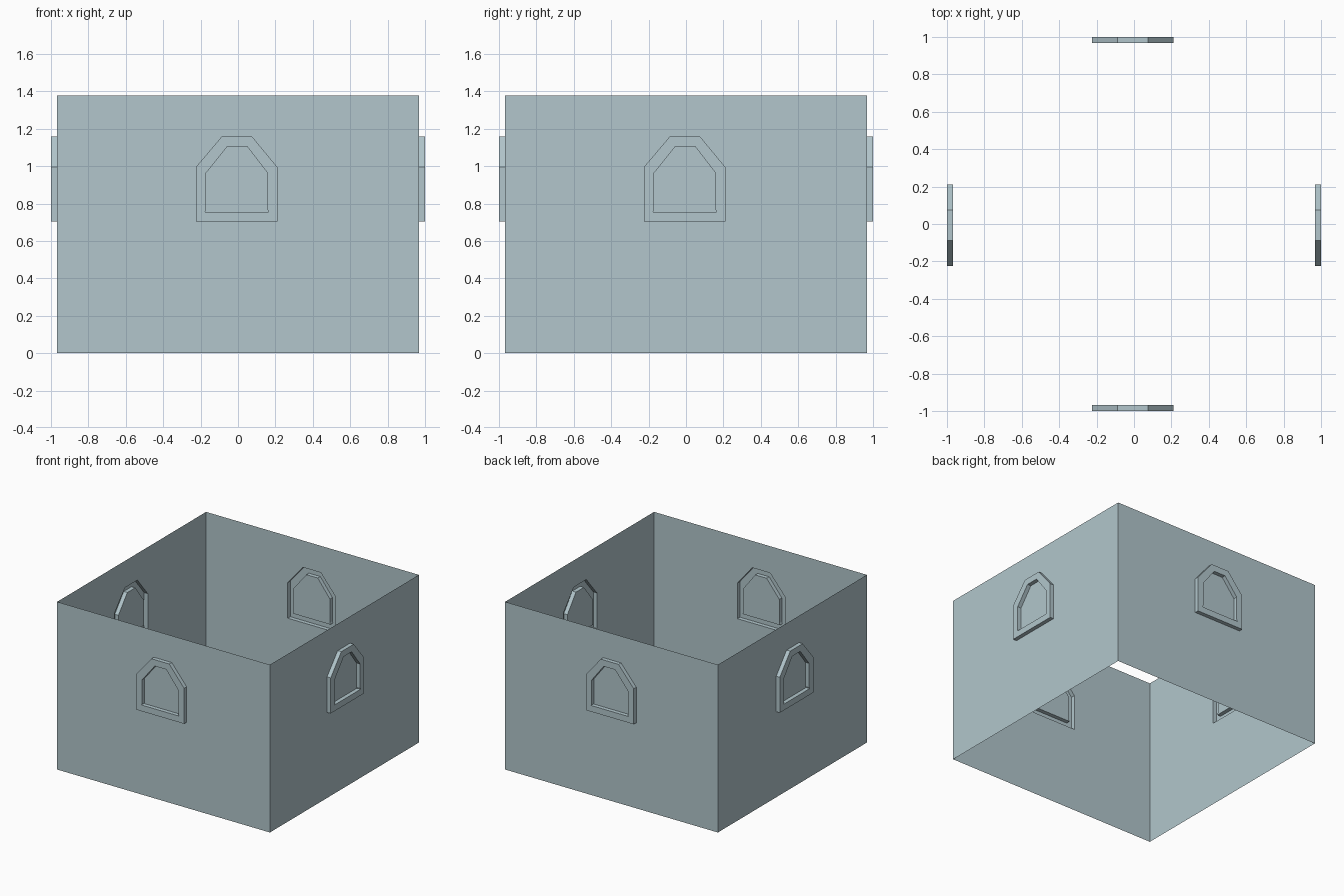
import bpy, bmesh
from mathutils import Vector

if "Cube" in bpy.data.objects:
    bpy.data.objects.remove(bpy.data.objects["Cube"])

WALL, OUT, HEIGHT = 0.967, 1.0, 1.378   # wall plane, frame front, wall height

mat = bpy.data.materials.new("pale_blue_grey")
mat.diffuse_color = (0.445, 0.565, 0.604, 1)
mat.use_nodes = True
mat.node_tree.nodes["Principled BSDF"].inputs["Base Color"].default_value = mat.diffuse_color

# profiles (u, z) on a wall
RECT = [(-WALL, 0), (WALL, 0), (WALL, HEIGHT), (-WALL, HEIGHT)]
OUTER = [(-0.225, 0.703), (0.21, 0.703), (0.21, 0.995),
         (0.075, 1.158), (-0.087, 1.158), (-0.225, 0.995)]
INNER = [(-0.177, 0.754), (0.163, 0.754), (0.158, 0.768), (0.158, 0.963),
         (0.048, 1.106), (-0.056, 1.106), (-0.171, 0.963), (-0.171, 0.768)]

# side name -> placing function for (u, z, distance) and outward direction
SIDES = {
    "front": (lambda u, z, d: (u, -d, z), Vector((0, -1, 0))),
    "back": (lambda u, z, d: (u, d, z), Vector((0, 1, 0))),
    "right": (lambda u, z, d: (d, u, z), Vector((1, 0, 0))),
    "left": (lambda u, z, d: (-d, u, z), Vector((-1, 0, 0))),
}


def loop(bm, pts, d, place):
    vs = [bm.verts.new(place(u, z, d)) for u, z in pts]
    es = [bm.edges.new((vs[i], vs[(i + 1) % len(vs)])) for i in range(len(vs))]
    return vs, es


def skirt(bm, a, b):
    n = len(a)
    for i in range(n):
        j = (i + 1) % n
        bm.faces.new((a[i], a[j], b[j], b[i]))


def finish(bm, name, out):
    # make the surface face outward
    bmesh.ops.recalc_face_normals(bm, faces=bm.faces[:])
    bm.normal_update()
    if sum(f.normal.dot(out) * f.calc_area() for f in bm.faces) < 0:
        bmesh.ops.reverse_faces(bm, faces=bm.faces[:])
    me = bpy.data.meshes.new(name)
    bm.to_mesh(me)
    bm.free()
    me.materials.append(mat)
    bpy.context.collection.objects.link(bpy.data.objects.new(name, me))


for side, (place, out) in SIDES.items():
    # thin wall with the window outline left open
    bm = bmesh.new()
    _, e1 = loop(bm, RECT, WALL, place)
    _, e2 = loop(bm, OUTER, WALL, place)
    bmesh.ops.triangle_fill(bm, use_beauty=True, edges=e1 + e2, normal=out)
    finish(bm, side + "_wall", out)

    # window: frame pushed outward, pane set back to the wall plane
    bm = bmesh.new()
    base, _ = loop(bm, OUTER, WALL, place)
    rim, e1 = loop(bm, OUTER, OUT, place)
    lip, e2 = loop(bm, INNER, OUT, place)
    pane, _ = loop(bm, INNER, WALL, place)
    bmesh.ops.triangle_fill(bm, use_beauty=True, edges=e1 + e2, normal=out)
    skirt(bm, base, rim)
    skirt(bm, lip, pane)
    bm.faces.new(pane)
    finish(bm, side + "_window", out)
